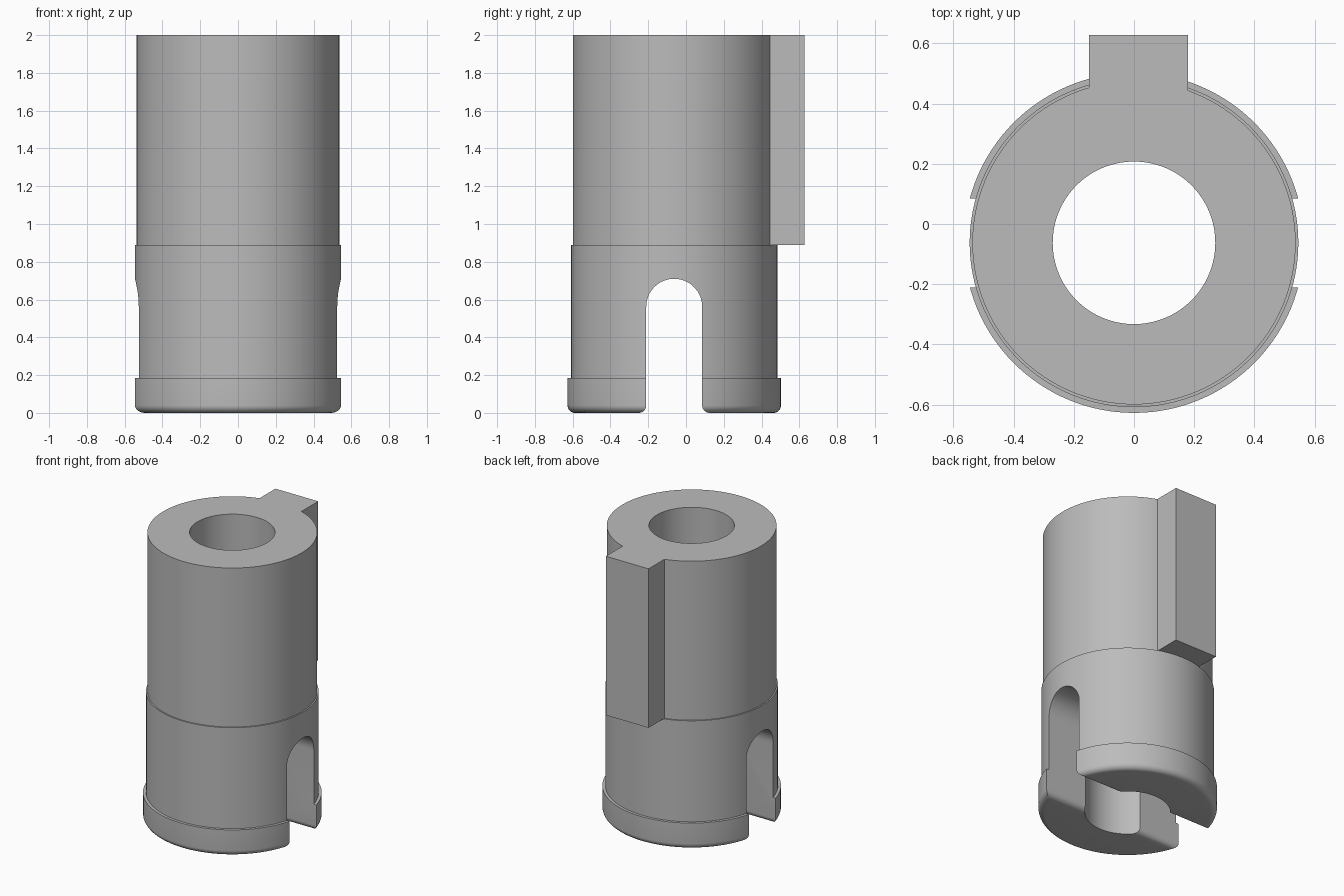
import bpy, bmesh, math
from math import sin, cos, pi

if "Cube" in bpy.data.objects:
    bpy.data.objects.remove(bpy.data.objects["Cube"], do_unlink=True)

AXIS_Y = -0.0625      # the sleeve axis sits forward of the centre because of the key
BORE, UPPER, COLLAR, FLANGE = 0.27, 0.537, 0.546, 0.565
STEP_Z, FLANGE_Z, TOP_Z = 0.89, 0.185, 2.0
SLOT, SLOT_TOP, FILLET = 0.148, 0.71, 0.04

grey = bpy.data.materials.new("plain grey")
grey.use_nodes = True
colour = (0.5, 0.5, 0.5, 1)
grey.diffuse_color = colour
grey.node_tree.nodes["Principled BSDF"].inputs["Base Color"].default_value = colour


def arc(cx, cy, r, start, end, n):
    return [(cx + r * cos(start + (end - start) * i / n),
             cy + r * sin(start + (end - start) * i / n)) for i in range(n + 1)]


def finish(name, bm):
    bmesh.ops.recalc_face_normals(bm, faces=bm.faces)
    mesh = bpy.data.meshes.new(name)
    bm.to_mesh(mesh)
    bm.free()
    mesh.materials.append(grey)
    obj = bpy.data.objects.new(name, mesh)
    bpy.context.collection.objects.link(obj)
    return obj


def lathe(name, profile, steps=128):
    """Closed (radius, height) profile turned about the sleeve axis."""
    bm = bmesh.new()
    rings = [[bm.verts.new((r * cos(2 * pi * s / steps),
                            AXIS_Y + r * sin(2 * pi * s / steps), z))
              for r, z in profile] for s in range(steps)]
    for s in range(steps):
        a, b = rings[s], rings[(s + 1) % steps]
        for i in range(len(profile)):
            j = (i + 1) % len(profile)
            bm.faces.new((a[i], b[i], b[j], a[j]))
    return finish(name, bm)


def prism(name, outline, start, end):
    """(y, z) outline extruded along x."""
    bm = bmesh.new()
    face = bm.faces.new([bm.verts.new((start, y, z)) for y, z in outline])
    new = bmesh.ops.extrude_face_region(bm, geom=[face])["geom"]
    bmesh.ops.translate(bm, vec=(end - start, 0, 0),
                        verts=[v for v in new if isinstance(v, bmesh.types.BMVert)])
    return finish(name, bm)


def combine(target, tool, operation):
    mod = target.modifiers.new(operation.lower(), 'BOOLEAN')
    mod.operation, mod.solver, mod.object = operation, 'EXACT', tool
    bpy.context.view_layer.objects.active = target
    bpy.ops.object.modifier_apply(modifier=mod.name)
    bpy.data.objects.remove(tool, do_unlink=True)


# Stepped sleeve with a bore and a rounded foot
sleeve = lathe("keyed_sleeve",
               [(BORE, 0)]
               + arc(FLANGE - FILLET, FILLET, FILLET, -pi / 2, 0, 8)
               + [(FLANGE, FLANGE_Z), (COLLAR, FLANGE_Z), (COLLAR, STEP_Z),
                  (UPPER, STEP_Z), (UPPER, TOP_Z), (BORE, TOP_Z)])

# Rectangular key along the back of the upper barrel
back = 0.6275
key = prism("key", [(0.3, STEP_Z), (back, STEP_Z), (back, TOP_Z), (0.3, TOP_Z)],
            -0.15, 0.18)
combine(sleeve, key, 'UNION')

# Cross slot: round top, straight walls, flared rounded mouth
w = SLOT + FILLET
right_half = ([(w, -0.1)] + arc(w, FILLET, FILLET, 1.5 * pi, pi, 8)
              + arc(0, SLOT_TOP - SLOT, SLOT, 0, pi / 2, 16))
outline = right_half + [(-y, z) for y, z in reversed(right_half[:-1])]
slot = prism("slot_cutter", [(AXIS_Y + y, z) for y, z in outline], -1, 1)
slot.hide_render = True
combine(sleeve, slot, 'DIFFERENCE')

# Smooth the round surfaces, keep the machined edges crisp
bpy.ops.object.select_all(action='DESELECT')
sleeve.select_set(True)
bpy.context.view_layer.objects.active = sleeve
bpy.ops.object.shade_smooth_by_angle(angle=math.radians(30))
